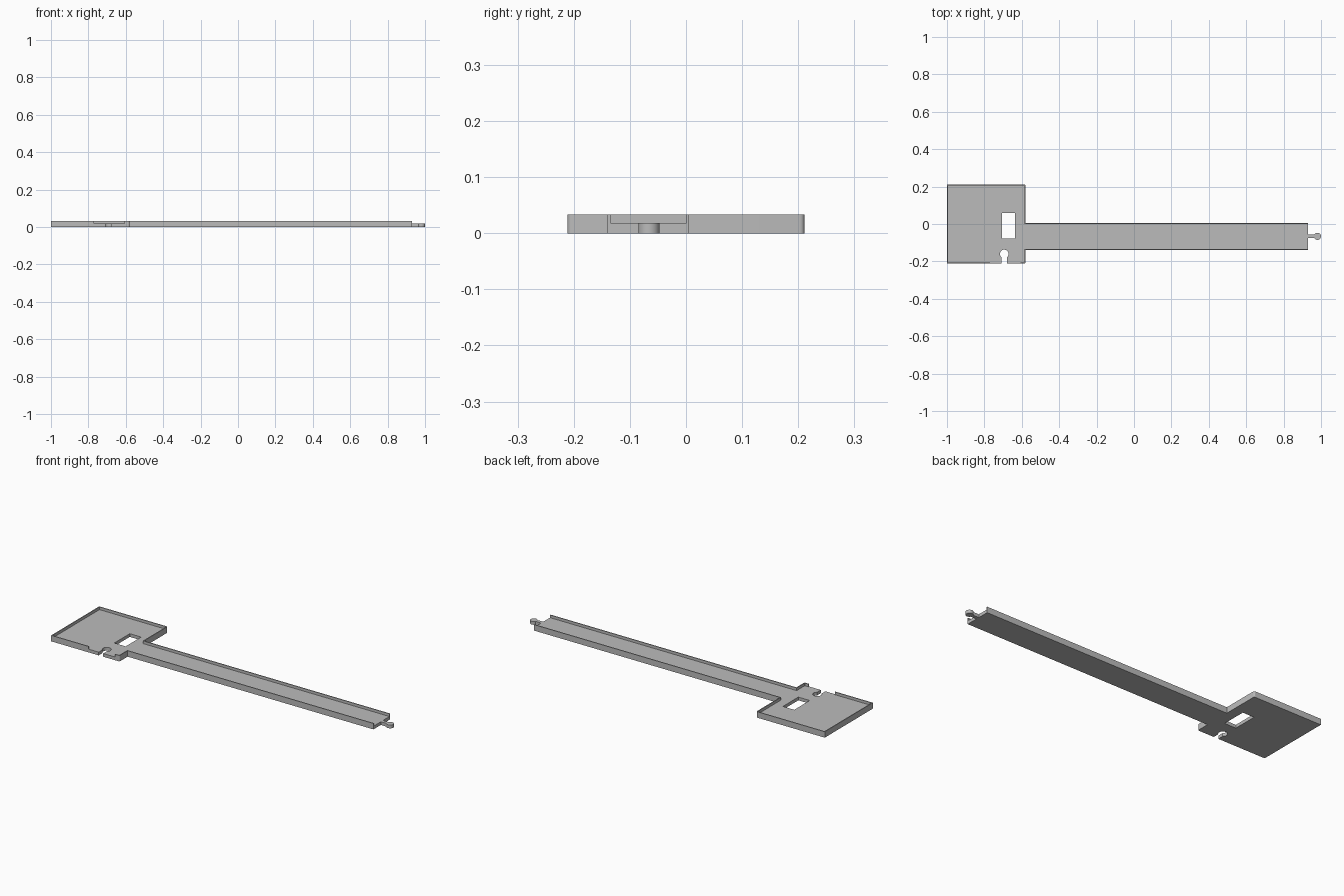
import bpy
import bmesh
from math import cos, sin, pi

if "Cube" in bpy.data.objects:
    bpy.data.objects.remove(bpy.data.objects["Cube"], do_unlink=True)

HEIGHT, FLOOR, WALL = 0.033, 0.018, 0.005
LEFT, STEP, END = -1.0, -0.58, 0.93      # panel side, panel/arm junction, arm tip
SIDE = 0.211                             # half depth of the panel
ARM_LOW, ARM_HIGH = -0.14, 0.0055
TAB_Y = -0.066

grey = bpy.data.materials.new("plain grey")
grey.use_nodes = True
grey.diffuse_color = (0.5, 0.5, 0.5, 1)
grey.node_tree.nodes["Principled BSDF"].inputs["Base Color"].default_value = (0.5, 0.5, 0.5, 1)


def arc(cx, cy, r, start, stop, steps):
    """Points along a circular arc, angles in radians."""
    angles = [start + (stop - start) * i / steps for i in range(steps + 1)]
    return [(cx + r * cos(a), cy + r * sin(a)) for a in angles]


def slab(name, points, z0, z1):
    """Extrude a flat outline between two heights."""
    bm = bmesh.new()
    face = bm.faces.new([bm.verts.new((x, y, z0)) for x, y in points])
    top = bmesh.ops.extrude_face_region(bm, geom=[face])["geom"]
    moved = [v for v in top if isinstance(v, bmesh.types.BMVert)]
    bmesh.ops.translate(bm, verts=moved, vec=(0, 0, z1 - z0))
    bmesh.ops.recalc_face_normals(bm, faces=bm.faces)
    mesh = bpy.data.meshes.new(name)
    bm.to_mesh(mesh)
    bm.free()
    mesh.materials.append(grey)
    obj = bpy.data.objects.new(name, mesh)
    bpy.context.collection.objects.link(obj)
    return obj


def box(name, x0, x1, y0, y1, z0, z1):
    return slab(name, [(x0, y0), (x1, y0), (x1, y1), (x0, y1)], z0, z1)


def combine(target, other, operation):
    """Apply a boolean and discard the helper solid."""
    mod = target.modifiers.new("join", "BOOLEAN")
    mod.operation, mod.object, mod.solver = operation, other, "EXACT"
    bpy.context.view_layer.objects.active = target
    bpy.ops.object.modifier_apply(modifier=mod.name)
    bpy.data.objects.remove(other, do_unlink=True)


def tray_outline(inset, tip, radius):
    """Panel and arm outline, moved inward, with rounded panel corners by the arm."""
    x, y, r = STEP - inset, SIDE - inset, radius
    return ([(LEFT + inset, -y)]
            + arc(x - r, -y + r, r, -pi / 2, 0, 6)
            + [(x, ARM_LOW + inset), (tip, ARM_LOW + inset),
               (tip, ARM_HIGH - inset), (x, ARM_HIGH - inset)]
            + arc(x - r, y - r, r, 0, pi / 2, 6)
            + [(LEFT + inset, y)])


# Tray body with a recess that is open at the arm tip
tray = slab("tray", tray_outline(0, END, 0.008), 0, HEIGHT)
combine(tray, slab("recess", tray_outline(WALL, END + 0.1, 0.003), FLOOR, 0.1), "DIFFERENCE")

# Gap in the front wall, and the rectangular window
combine(tray, box("wall_gap", -0.77, -0.607, -0.3, -SIDE + 0.02, FLOOR, 0.1), "DIFFERENCE")
combine(tray, box("window", -0.706, -0.636, -0.077, 0.059, -0.1, 0.1), "DIFFERENCE")

# Round socket with a narrow mouth in the front edge
socket = [(-0.708, -0.3), (-0.68, -0.3)] + arc(-0.694, -0.16, 0.023, -0.29 * pi, 1.29 * pi, 28)
combine(tray, slab("socket", socket, -0.1, 0.1), "DIFFERENCE")

# Matching connector tab on the arm tip
tab = ([(END - 0.02, TAB_Y + 0.009), (END - 0.02, TAB_Y - 0.009)]
       + arc(1 - 0.019, TAB_Y, 0.019, -0.84 * pi, 0.84 * pi, 28))
combine(tray, slab("tab", tab, 0, FLOOR), "UNION")

bpy.ops.object.select_all(action="DESELECT")
tray.select_set(True)
bpy.context.view_layer.objects.active = tray
bpy.ops.object.shade_smooth_by_angle()
